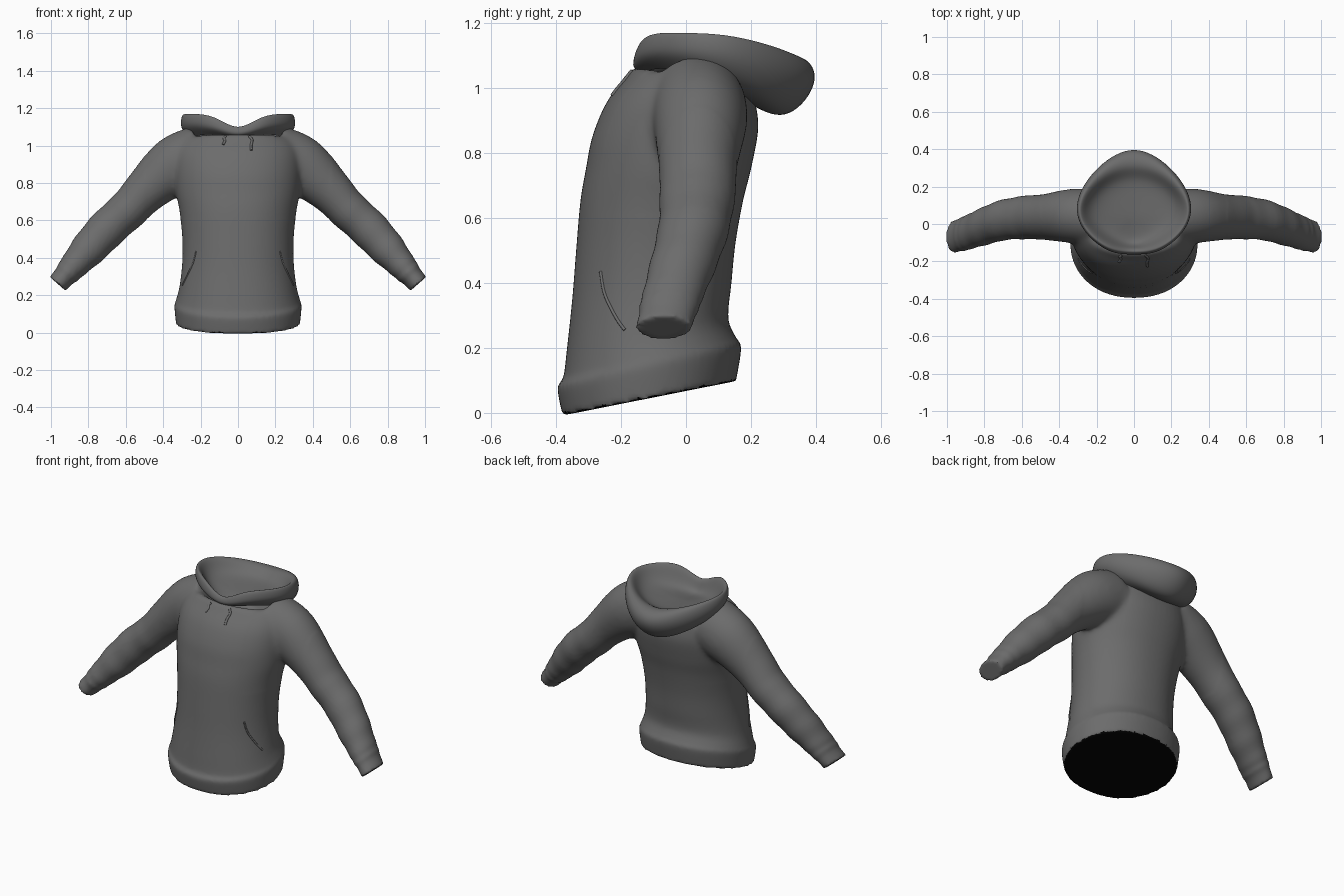
import bpy, bmesh, math
from mathutils import Vector
from mathutils.bvhtree import BVHTree

if "Cube" in bpy.data.objects:
    bpy.data.objects.remove(bpy.data.objects["Cube"])


def material(name, rgb):
    m = bpy.data.materials.new(name)
    m.diffuse_color = (*rgb, 1)
    m.use_nodes = True
    m.node_tree.nodes["Principled BSDF"].inputs["Base Color"].default_value = m.diffuse_color
    return m


GREY = material("grey cotton", (0.15, 0.15, 0.15))
BLACK = material("black inside", (0.001, 0.001, 0.001))


def spline(rows, n):
    """Catmull-Rom interpolation of tuples, n steps per span."""
    out = []
    for i in range(len(rows) - 1):
        p = [rows[max(0, min(len(rows) - 1, i + k))] for k in (-1, 0, 1, 2)]
        for s in range(n):
            t = s / n
            out.append(tuple(
                0.5 * (2 * b + (c - a) * t + (2 * a - 5 * b + 4 * c - d) * t * t
                       + (3 * b - a - 3 * c + d) * t ** 3)
                for a, b, c, d in zip(*p)))
    return out + [rows[-1]]


def loft(name, rings, cap_start=True):
    """Skin closed rings of points and close the ends."""
    bm = bmesh.new()
    vs = [[bm.verts.new(p) for p in r] for r in rings]
    n = len(vs[0])
    for a, b in zip(vs, vs[1:]):
        for i in range(n):
            j = (i + 1) % n
            bm.faces.new((a[i], a[j], b[j], b[i]))
    if cap_start:
        bm.faces.new(vs[0][::-1])
    bm.faces.new(vs[-1])
    bmesh.ops.recalc_face_normals(bm, faces=bm.faces)
    me = bpy.data.meshes.new(name)
    bm.to_mesh(me)
    bm.free()
    ob = bpy.data.objects.new(name, me)
    bpy.context.collection.objects.link(ob)
    me.materials.append(GREY)
    for p in me.polygons:
        p.use_smooth = True
    return ob


def select(obs):
    bpy.ops.object.select_all(action='DESELECT')
    for o in obs:
        o.select_set(True)
    bpy.context.view_layer.objects.active = obs[0]


# Torso: front z, back z, front y, back y, half width
torso_rows = [
    (-0.008, 0.098, -0.38, 0.154, 0.331), (0.08, 0.2, -0.396, 0.17, 0.34),
    (0.105, 0.23, -0.378, 0.155, 0.333), (0.2, 0.29, -0.366, 0.13, 0.313),
    (0.35, 0.4, -0.35, 0.14, 0.298), (0.5, 0.52, -0.338, 0.152, 0.298),
    (0.65, 0.65, -0.325, 0.175, 0.313), (0.75, 0.75, -0.308, 0.2, 0.332),
    (0.85, 0.87, -0.288, 0.222, 0.34), (0.95, 0.95, -0.247, 0.214, 0.335),
    (1.02, 1.01, -0.195, 0.195, 0.31), (1.06, 1.03, -0.155, 0.175, 0.26),
    (1.02, 1.0, -0.11, 0.13, 0.19), (0.94, 0.94, -0.08, 0.1, 0.13)]
rings = []
for zf, zb, yf, yb, w in spline(torso_rows, 4):
    ring = []
    for k in range(64):
        a = 2 * math.pi * k / 64
        f = (1 - math.cos(a)) / 2
        x = w * math.copysign(abs(math.sin(a)) ** 0.92, math.sin(a))
        ring.append((x, yf + (yb - yf) * f, zf + (zb - zf) * f))
    rings.append(ring)
body = loft("hoodie_body", rings)

# Sleeves: centre x, y, z, radius across, radius in y
sleeve_rows = [
    (0.195, 0.035, 0.95, 0.162, 0.15), (0.335, 0.043, 0.893, 0.158, 0.145),
    (0.485, 0.037, 0.765, 0.122, 0.122), (0.58, 0.035, 0.665, 0.107, 0.116),
    (0.695, 0.022, 0.56, 0.105, 0.109), (0.795, -0.01, 0.452, 0.096, 0.102),
    (0.875, -0.04, 0.362, 0.076, 0.094), (0.91, -0.052, 0.322, 0.068, 0.092),
    (0.928, -0.057, 0.302, 0.06, 0.087), (0.964, -0.07, 0.261, 0.057, 0.087)]
rows = spline(sleeve_rows, 5)
sleeves = []
for side in (1, -1):
    rings = []
    for i, (x, y, z, r, ry) in enumerate(rows):
        a, b = rows[max(0, i - 1)], rows[min(len(rows) - 1, i + 1)]
        d = Vector((b[0] - a[0], 0, b[2] - a[2])).normalized()
        fold = 0.0018 * math.sin(i * 1.3) if 14 < i < 36 else 0   # soft creases
        rings.append([(side * (x - d.z * (r + fold) * math.cos(t)),
                       y + (ry + fold) * math.sin(t),
                       z + d.x * (r + fold) * math.cos(t))
                      for t in (2 * math.pi * k / 32 for k in range(32))])
    sleeves.append(loft("sleeve", rings))

# Fuse sleeves into the torso and soften the seams
select([body] + sleeves)
bpy.ops.object.join()
rm = body.modifiers.new("fuse", 'REMESH')
rm.mode, rm.voxel_size, rm.use_smooth_shade = 'VOXEL', 0.011, True
seam = body.vertex_groups.new(name="seam")
sm = body.modifiers.new("soften", 'SMOOTH')
sm.factor, sm.iterations = 0.5, 3
bpy.ops.object.convert(target='MESH')
me = body.data
seam = body.vertex_groups.get("seam") or body.vertex_groups.new(name="seam")
seam.add([v.index for v in me.vertices if v.co.z > 0.6 and 0.2 < abs(v.co.x) < 0.5], 1, 'REPLACE')
sm = body.modifiers.new("soften_shoulders", 'SMOOTH')
sm.factor, sm.iterations, sm.vertex_group = 0.5, 25, "seam"
bpy.ops.object.convert(target='MESH')
me = body.data
me.materials.clear()
me.materials.append(GREY)
me.materials.append(BLACK)
for p in me.polygons:                       # dark underside of the hem
    c = p.center
    p.material_index = int(abs(c.x) < 0.36 and c.z < 0.14 and p.normal.z < -0.6)
bpy.ops.object.shade_smooth_by_angle(angle=math.radians(50))

# Hood: loops from neck seam over the rolled rim to the inside,
# each with six stations from front centre to back centre
hood_loops = [
    [(0, -.13, 1.03), (.10, -.12, 1.06), (.22, -.03, 1.06), (.26, .08, 1.03), (.17, .18, .97), (0, .19, .95)],
    [(0, -.16, 1.04), (.13, -.16, 1.09), (.275, -.04, 1.10), (.315, .10, 1.075), (.20, .26, .96), (0, .33, .85)],
    [(0, -.165, 1.05), (.14, -.165, 1.13), (.295, -.03, 1.135), (.33, .13, 1.115), (.21, .32, 1.04), (0, .455, .99)],
    [(0, -.15, 1.07), (.13, -.15, 1.185), (.285, -.03, 1.18), (.315, .13, 1.18), (.19, .31, 1.13), (0, .425, 1.07)],
    [(0, -.13, 1.06), (.12, -.12, 1.15), (.265, -.01, 1.155), (.285, .12, 1.155), (.16, .265, 1.125), (0, .32, 1.10)],
    [(0, -.12, 1.02), (.1, -.09, 1.05), (.22, 0, 1.08), (.24, .11, 1.08), (.14, .22, 1.06), (0, .26, 1.05)],
    [(0, -.06, 1.02), (.05, -.04, 1.03), (.09, 0, 1.04), (.1, .08, 1.05), (.06, .13, 1.05), (0, .15, 1.05)]]
hood = loft("hood", [h + [(-x, y, z) for x, y, z in h[4:0:-1]] for h in hood_loops], False)
hood.modifiers.new("round", 'SUBSURF').levels = 3
hood.modifiers["round"].render_levels = 3

# Drawstrings and pocket openings: thin tubes laid on the front of the body
tree = BVHTree.FromPolygons([v.co for v in me.vertices], [p.vertices[:] for p in me.polygons])


def trim(name, pts, radius):
    cu = bpy.data.curves.new(name, 'CURVE')
    cu.dimensions, cu.bevel_depth, cu.bevel_resolution = '3D', radius, 2
    cu.use_fill_caps = True
    sp = cu.splines.new('POLY')
    path = []
    for x, z in spline(pts, 5):
        hit = tree.ray_cast(Vector((x, -1, z)), Vector((0, 1, 0)))[0]
        if hit:
            path.append(hit)
    sp.points.add(len(path) - 1)
    for q, h in zip(sp.points, path):
        q.co = (*h, 1)
    cu.materials.append(GREY)
    bpy.context.collection.objects.link(bpy.data.objects.new(name, cu))


trim("left_drawstring", [(-.065, 1.05), (-.075, 1.04), (-.07, 1.025), (-.08, 1.005)], .007)
trim("right_drawstring", [(.06, 1.05), (.075, 1.03), (.07, 1.0), (.072, .975)], .007)
for s, side in ((-1, "left"), (1, "right")):
    trim(side + "_pocket_opening",
         [(s * .225, .435), (s * .24, .375), (s * .265, .32), (s * .297, .255)], .005)
